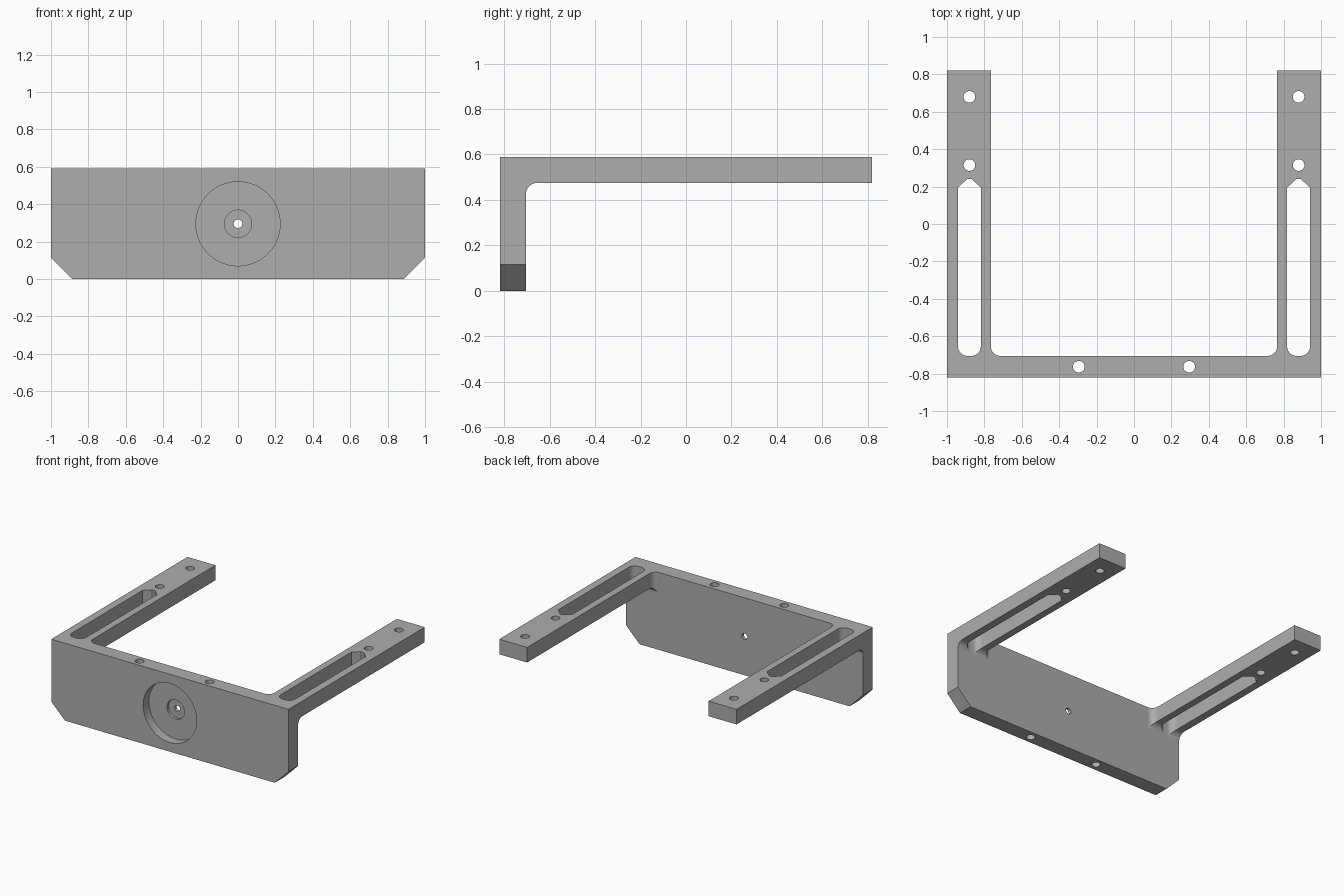
import bpy, bmesh
from math import cos, sin, pi, radians

default = bpy.data.objects.get("Cube")
if default:
    bpy.data.objects.remove(default, do_unlink=True)

# Main dimensions
LENGTH, HEIGHT, THICK, FILLET = 0.82, 0.59, 0.115, 0.05
BACK = -LENGTH + THICK       # rear face of the plate
UNDER = HEIGHT - THICK       # underside of the arms
ARM_IN, ARM_MID = 0.765, 0.88

grey = bpy.data.materials.new("machined grey")
grey.use_nodes = True
grey.diffuse_color = (0.42, 0.42, 0.42, 1)
grey.node_tree.nodes["Principled BSDF"].inputs["Base Color"].default_value = grey.diffuse_color


def arc(cx, cy, r, start, end, steps=10):
    """Points along an arc, angles in degrees."""
    angles = [radians(start + (end - start) * i / steps) for i in range(steps + 1)]
    return [(cx + r * cos(a), cy + r * sin(a)) for a in angles]


def circle(cx, cy, r, steps=48):
    return arc(cx, cy, r, 0, 360, steps)[:-1]


def prism(name, points, axis, low, high):
    """Extrude a flat outline along the x, y or z axis."""
    def place(p, t):
        co = list(p)
        co.insert(axis, t)
        return co
    bm = bmesh.new()
    face = bm.faces.new([bm.verts.new(place(p, low)) for p in points])
    top = bmesh.ops.extrude_face_region(bm, geom=[face])["geom"]
    shift = [0, 0, 0]
    shift[axis] = high - low
    bmesh.ops.translate(bm, vec=shift, verts=[v for v in top if isinstance(v, bmesh.types.BMVert)])
    bmesh.ops.recalc_face_normals(bm, faces=bm.faces)
    mesh = bpy.data.meshes.new(name)
    bm.to_mesh(mesh)
    bm.free()
    mesh.materials.append(grey)
    obj = bpy.data.objects.new(name, mesh)
    bpy.context.collection.objects.link(obj)
    return obj


# Bracket body: L-shaped side profile with a filleted inside corner
profile = [(-LENGTH, 0), (BACK, 0)]
profile += arc(BACK + FILLET, UNDER - FILLET, FILLET, 180, 90)
profile += [(LENGTH, UNDER), (LENGTH, HEIGHT), (-LENGTH, HEIGHT)]
bracket = prism("bracket", profile, 0, -1, 1)

cutters = []


def cut(points, axis, low, high):
    obj = prism("cutter", points, axis, low, high)
    obj.hide_render = True
    cutters.append(obj)


# Open space between the arms
inner = ARM_IN - FILLET
space = [(-ARM_IN, 1)] + arc(-inner, BACK + FILLET, FILLET, 180, 270)
space += arc(inner, BACK + FILLET, FILLET, 270, 360) + [(ARM_IN, 1)]
cut(space, 2, 0.2, 0.8)

for side in (-1, 1):
    # Long slot with rounded front corners and a pointed rear end
    mid, half = side * ARM_MID, 0.061
    reach = half - FILLET
    slot = arc(mid - reach, BACK + FILLET, FILLET, 180, 270)
    slot += arc(mid + reach, BACK + FILLET, FILLET, 270, 360)
    slot += [(mid + half, 0.195), (mid + 0.012, 0.24), (mid - 0.012, 0.24), (mid - half, 0.195)]
    cut(slot, 2, 0.2, 0.8)
    # Screw holes in the arms and down through the plate
    for y in (0.315, 0.68):
        cut(circle(mid, y, 0.031), 2, 0.3, 0.8)
    cut(circle(side * 0.295, -0.763, 0.031), 2, -0.2, 0.8)
    # Bevelled lower corners of the plate
    cut([(side * 0.785, -0.1), (side * 1.1, 0.215), (side * 1.1, -0.1)], 1, -1, -0.5)

# Stepped round recess and centre hole in the front
for radius, depth in ((0.225, 0.07), (0.073, 0.09), (0.023, 0.3)):
    cut(circle(0, 0.295, radius, 64), 1, -1, -LENGTH + depth)

bpy.ops.object.select_all(action="DESELECT")
bracket.select_set(True)
bpy.context.view_layer.objects.active = bracket
for cutter in cutters:
    mod = bracket.modifiers.new("cut", "BOOLEAN")
    mod.operation, mod.solver, mod.object = "DIFFERENCE", "EXACT", cutter
    bpy.ops.object.modifier_apply(modifier=mod.name)
    bpy.data.objects.remove(cutter, do_unlink=True)

# Smooth the fillets and bores, keep the machined edges crisp
bpy.ops.object.shade_smooth_by_angle(angle=pi / 6)
weighted = bracket.modifiers.new("flat faces", "WEIGHTED_NORMAL")
weighted.keep_sharp = True
